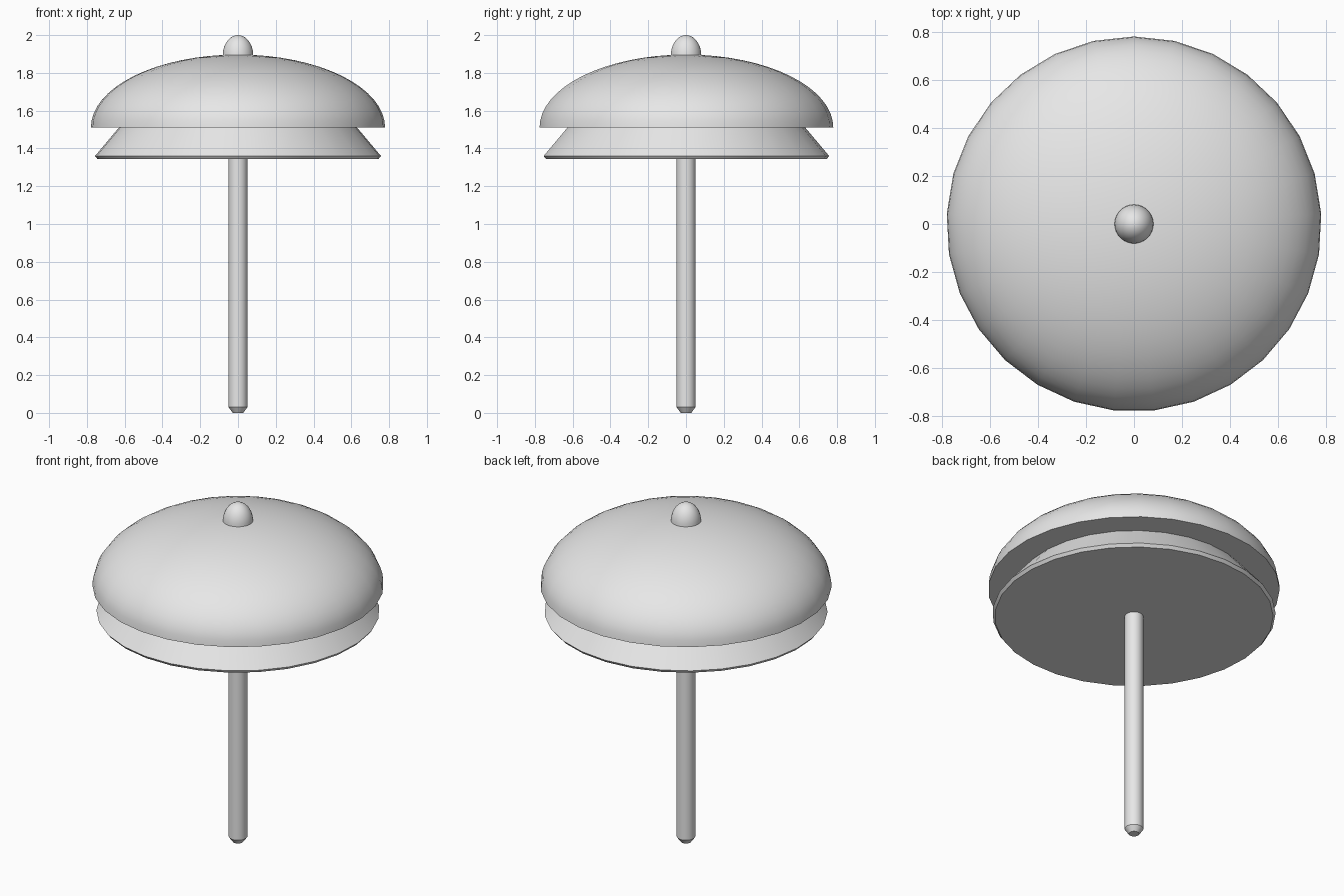
import bpy, bmesh, math
from mathutils import Vector

cube = bpy.data.objects.get("Cube")
if cube:
    bpy.data.objects.remove(cube, do_unlink=True)

SIDES = 29

grey = bpy.data.materials.new("light_grey")
grey.use_nodes = True
grey.diffuse_color = (0.8, 0.8, 0.8, 1)
grey.node_tree.nodes["Principled BSDF"].inputs["Base Color"].default_value = (0.8, 0.8, 0.8, 1)


def lathe(name, profile):
    """Spin a closed (radius, height) profile around the z axis."""
    bm = bmesh.new()
    verts = [bm.verts.new((0, r, z)) for r, z in profile]
    edges = [bm.edges.new(pair) for pair in zip(verts, verts[1:])]
    bmesh.ops.spin(bm, geom=verts + edges, cent=(0, 0, 0), axis=(0, 0, 1),
                   angle=math.tau, steps=SIDES)
    bmesh.ops.remove_doubles(bm, verts=bm.verts[:], dist=0.0005)
    bmesh.ops.recalc_face_normals(bm, faces=bm.faces[:])
    mesh = bpy.data.meshes.new(name)
    bm.to_mesh(mesh)
    bm.free()
    mesh.materials.append(grey)
    obj = bpy.data.objects.new(name, mesh)
    bpy.context.collection.objects.link(obj)
    bpy.ops.object.select_all(action='DESELECT')
    obj.select_set(True)
    bpy.context.view_layer.objects.active = obj
    bpy.ops.object.shade_smooth_by_angle(angle=math.radians(30))
    return obj


def half_ellipse(radius, base, height, steps):
    """Quarter arc from the rim up to the axis, closed below by a flat base."""
    arc = [(radius * math.cos(a), base + height * math.sin(a))
           for a in (math.pi / 2 * i / steps for i in range(steps))]
    return [(0, base)] + arc + [(0, base + height)]


# Straight stem with a chamfered foot
lathe("stem", [(0, 0), (0.028, 0), (0.05, 0.03), (0.05, 1.36), (0, 1.36)])

# Flared lower skirt with a small bevelled lip
lathe("lower_skirt", [(0, 1.343), (0.745, 1.343), (0.758, 1.36),
                      (0.63, 1.512), (0, 1.512)])

# Broad cap and the knob on its crown
lathe("cap", half_ellipse(0.78, 1.51, 0.387, 16))
lathe("top_knob", half_ellipse(0.081, 1.892, 0.108, 10))
